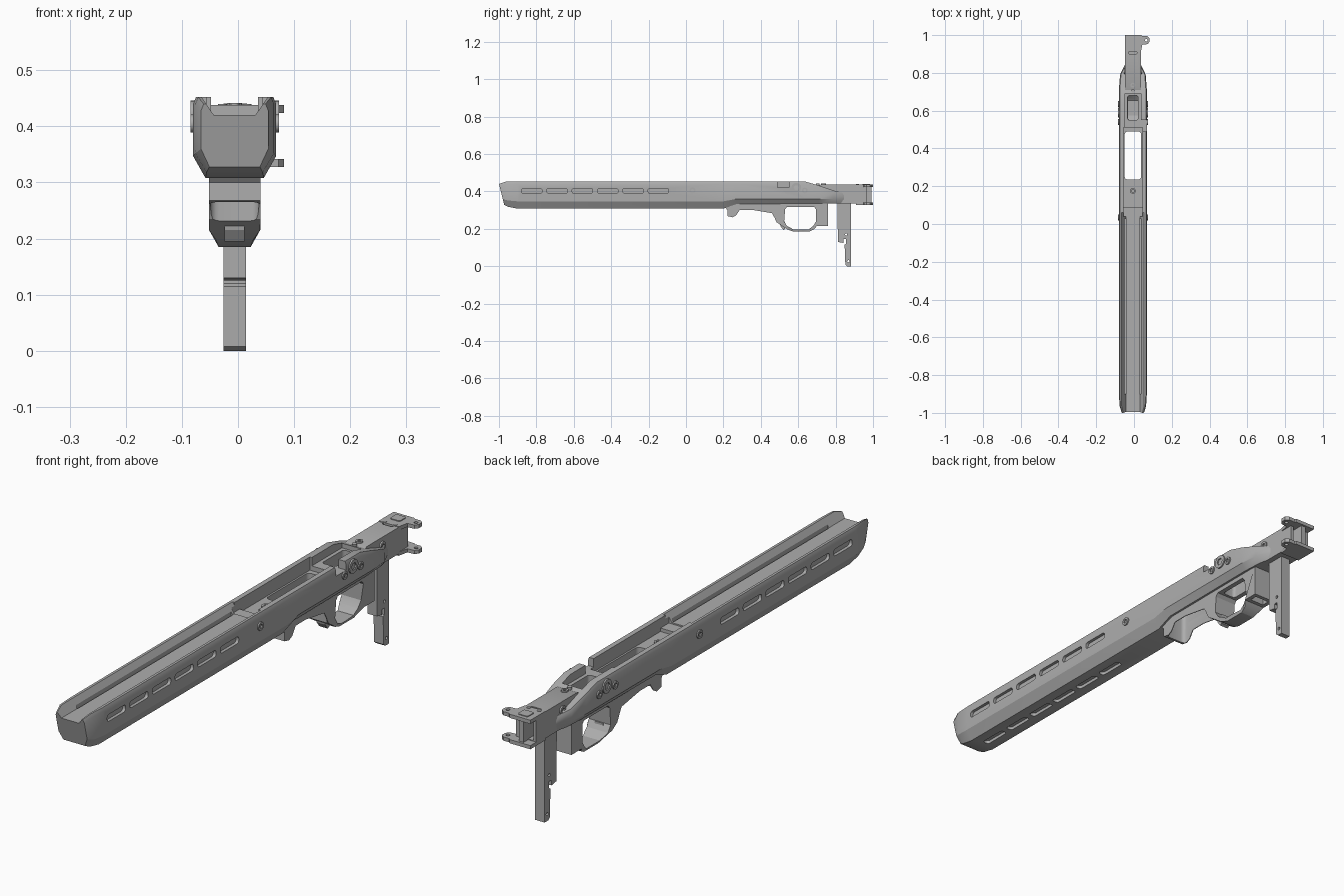
import bpy, bmesh, math
from mathutils import Vector

if "Cube" in bpy.data.objects:
    bpy.data.objects.remove(bpy.data.objects["Cube"])

CX = -0.006  # centre line of the chassis
GREY = (0.42, 0.42, 0.42, 1)
mat = bpy.data.materials.new("plain grey")
mat.use_nodes = True
mat.diffuse_color = GREY
mat.node_tree.nodes["Principled BSDF"].inputs["Base Color"].default_value = GREY


def make(name, rings):
    """Closed solid skinned through a list of matching rings."""
    bm = bmesh.new()
    loops = [[bm.verts.new(p) for p in ring] for ring in rings]
    for a, b in zip(loops, loops[1:]):
        for i in range(len(a)):
            j = (i + 1) % len(a)
            bm.faces.new((a[i], a[j], b[j], b[i]))
    bm.faces.new(loops[0])
    bm.faces.new(loops[-1])
    bmesh.ops.recalc_face_normals(bm, faces=bm.faces)
    me = bpy.data.meshes.new(name)
    bm.to_mesh(me)
    bm.free()
    ob = bpy.data.objects.new(name, me)
    bpy.context.collection.objects.link(ob)
    me.materials.append(mat)
    return ob


def prism(name, pts, axis, a, b):
    """Extrude an outline along an axis; x offsets are from the centre line."""
    place = {"x": lambda u, v, t: (CX + t, u, v),
             "y": lambda u, v, t: (CX + u, t, v),
             "z": lambda u, v, t: (CX + u, v, t)}[axis]
    return make(name, [[place(u, v, t) for u, v in pts] for t in (a, b)])


def box(name, x0, x1, y0, y1, z0, z1):
    return prism(name, [(x0, y0), (x1, y0), (x1, y1), (x0, y1)], "z", z0, z1)


def rounded(u0, u1, v0, v1, r, n=4):
    """Rounded rectangle outline."""
    pts = []
    for k, (u, v) in enumerate([(u1 - r, v1 - r), (u0 + r, v1 - r), (u0 + r, v0 + r), (u1 - r, v0 + r)]):
        for i in range(n + 1):
            t = math.pi / 2 * (k + i / n)
            pts.append((u + r * math.cos(t), v + r * math.sin(t)))
    return pts


def disc(u, v, r, n=24):
    return [(u + r * math.cos(i * math.tau / n), v + r * math.sin(i * math.tau / n)) for i in range(n)]


def cut(ob, cutters):
    """Subtract the cutters, bake the result and remove them."""
    for c in cutters:
        m = ob.modifiers.new("cut", "BOOLEAN")
        m.operation, m.solver, m.object = "DIFFERENCE", "EXACT", c
    dg = bpy.context.evaluated_depsgraph_get()
    me = bpy.data.meshes.new_from_object(ob.evaluated_get(dg))
    ob.modifiers.clear()
    ob.data = me
    for c in cutters:
        bpy.data.objects.remove(c)


def section(y, zb, zc, zt, bw, w, lean=0.0):
    half = [(bw, zb), (w, zc), (w, zt - 0.012), (w - 0.005, zt)]
    pts = half + [(-x, z) for x, z in reversed(half)]
    return [(CX + x, y + lean * (zt - z), z) for x, z in pts]


# Forend and receiver body, lofted from nose to rear shoulder
body = make("chassis_body", [
    section(-1.0, 0.328, 0.36, 0.44, 0.045, 0.06, 0.25),
    section(-0.965, 0.318, 0.352, 0.452, 0.05, 0.07, 0.1),
    section(-0.9, 0.308, 0.347, 0.452, 0.052, 0.074),
    section(0.2, 0.308, 0.347, 0.452, 0.052, 0.074),
    section(0.27, 0.333, 0.36, 0.452, 0.054, 0.074),
    section(0.64, 0.335, 0.36, 0.452, 0.054, 0.074),
    section(0.71, 0.335, 0.36, 0.432, 0.054, 0.074),
    section(0.79, 0.335, 0.36, 0.405, 0.05, 0.068),
    section(0.845, 0.335, 0.36, 0.39, 0.038, 0.042)])
cuts = [
    prism("c", [(-0.037, 0.42), (0.037, 0.42), (0.061, 0.455), (0.061, 0.5), (-0.061, 0.5), (-0.061, 0.455)],
          "y", -1.1, 0.06),
    box("c", -0.05, 0.05, 0.04, 0.1, 0.415, 0.5),
    box("c", -0.05, 0.05, 0.09, 0.51, 0.402, 0.5),
    prism("c", rounded(-0.043, 0.043, 0.235, 0.49, 0.015), "z", 0.25, 0.48),
    box("c", -0.042, 0.042, 0.5, 0.69, 0.42, 0.5),
    prism("c", rounded(-0.028, 0.028, 0.55, 0.68, 0.012), "z", 0.3, 0.48),
    box("c", 0.03, 0.1, 0.49, 0.55, 0.42, 0.5)]
for s in (-1, 1):
    cuts.append(box("c", s * 0.04 - 0.004, s * 0.04 + 0.004, -0.9, 0.03, 0.395, 0.48))
# Accessory slots along both sides and underneath
for i in range(6):
    y = -0.88 + i * 0.1355
    for s in (-1, 1):
        cuts.append(prism("c", rounded(y, y + 0.11, 0.39, 0.416, 0.01), "x", s * 0.062, s * 0.1))
    cuts.append(prism("c", rounded(-0.013, 0.013, y, y + 0.11, 0.01), "z", 0.28, 0.32))
cut(body, cuts)

# Rear tang with an open hinge pocket
tang = prism("rear_tang", [(0.69, 0.335), (0.965, 0.335), (0.965, 0.436), (0.72, 0.436), (0.69, 0.425)],
             "x", -0.042, 0.042)
cut(tang, [box("c", -0.03, 0.03, 0.93, 1.0, 0.345, 0.424),
           prism("c", rounded(-0.022, 0.022, 0.9, 0.95, 0.005), "z", 0.428, 0.45)])
box("hinge_post", -0.008, 0.012, 0.92, 0.992, 0.338, 0.43)
for name, z in (("upper_hinge_plate", 0.424), ("lower_hinge_plate", 0.328)):
    plate = prism(name, [(-0.042, 0.91), (0.042, 0.91), (0.05, 0.95), (0.078, 0.952), (0.088, 0.965),
                         (0.088, 0.985), (0.075, 0.995), (0.05, 0.995), (0.045, 1.0), (-0.042, 1.0)],
                  "z", z, z + 0.014)
    cut(plate, [prism("c", disc(0.071, 0.973, 0.007), "z", 0.3, 0.5)])
prism("hinge_cap", rounded(-0.02, 0.022, 0.945, 0.985, 0.006), "z", 0.436, 0.441)
for s in (-1, 1):
    prism("tang_rivet", disc(s * 0.022, 0.918, 0.008), "z", 0.43, 0.44)

# Magazine well and trigger guard, cut from one profile
guard = prism("trigger_guard", [
    (0.205, 0.32), (0.222, 0.3), (0.222, 0.268), (0.25, 0.262), (0.268, 0.272), (0.288, 0.302),
    (0.35, 0.302), (0.46, 0.284), (0.472, 0.262), (0.485, 0.235), (0.515, 0.215), (0.54, 0.198),
    (0.575, 0.185), (0.66, 0.185), (0.685, 0.198), (0.7, 0.216), (0.76, 0.216), (0.76, 0.345), (0.205, 0.345)],
    "x", -0.046, 0.046)
for v in guard.data.vertices:
    t = min(1, max(0, (0.216 - v.co.z) / 0.025))
    v.co.x = CX + (v.co.x - CX) * (1 - 0.38 * t)
cut(guard, [
    prism("c", [(0.53, 0.305), (0.525, 0.24), (0.54, 0.215), (0.575, 0.197), (0.655, 0.197),
                (0.68, 0.215), (0.695, 0.24), (0.695, 0.305), (0.685, 0.318), (0.54, 0.318)], "x", -0.1, 0.1),
    prism("c", rounded(-0.043, 0.043, 0.235, 0.49, 0.015), "z", 0.2, 0.4),
    prism("c", rounded(-0.027, 0.027, 0.55, 0.68, 0.012), "z", 0.3, 0.4),
    box("c", -0.03, 0.03, 0.715, 0.745, 0.2, 0.3)])
prism("magazine_catch", [(0.5, 0.24), (0.53, 0.24), (0.53, 0.2), (0.52, 0.195), (0.505, 0.215)],
      "x", -0.018, 0.018)

# Grip mounting bar
bar = prism("grip_bar", [(0.81, 0.34), (0.812, 0.13), (0.842, 0.125), (0.842, 0.145), (0.856, 0.145),
                         (0.856, 0.12), (0.848, 0.115), (0.852, 0.008), (0.862, 0.0), (0.883, 0.0),
                         (0.883, 0.34)], "x", -0.02, 0.02)
cut(bar, [prism("c", disc(0.856, z, 0.006, 12), "x", -0.1, 0.1) for z in (0.17,)]
    + [prism("c", disc(0.868, 0.027, 0.006, 12), "x", -0.1, 0.1)])

# Side screws: a ring with a recessed socket, on both sides
for name, y, z, r in (("front_side_screw", 0.035, 0.405, 0.016), ("side_screw", 0.54, 0.405, 0.015),
                      ("side_screw", 0.635, 0.405, 0.015), ("pivot_screw", 0.59, 0.42, 0.026),
                      ("rear_side_screw", 0.81, 0.405, 0.016)):
    inner, outer = (0.035, 0.048) if y > 0.8 else (0.068, 0.079)
    for s in (-1, 1):
        screw = prism(name, disc(y, z, r), "x", s * inner, s * outer)
        cut(screw, [prism("c", disc(y, z, r * 0.55, 6), "x", s * (outer - 0.008), s * 0.1)])

# Screws and pin seen in the top recesses
for name, y, z0, z1, r in (("front_action_screw", 0.175, 0.395, 0.41, 0.015),
                           ("rear_action_screw", 0.735, 0.43, 0.442, 0.013)):
    screw = prism(name, disc(0, y, r), "z", z0, z1)
    cut(screw, [prism("c", disc(0, y, r * 0.5, 6), "z", z1 - 0.008, 0.5)])
prism("safety_pin", disc(0, 0.705, 0.009), "z", 0.4, 0.442)

for ob in bpy.context.scene.objects:
    if ob.type == "MESH":
        bpy.ops.object.select_all(action="DESELECT")
        ob.select_set(True)
        bpy.context.view_layer.objects.active = ob
        bpy.ops.object.shade_smooth_by_angle(angle=math.radians(25))
